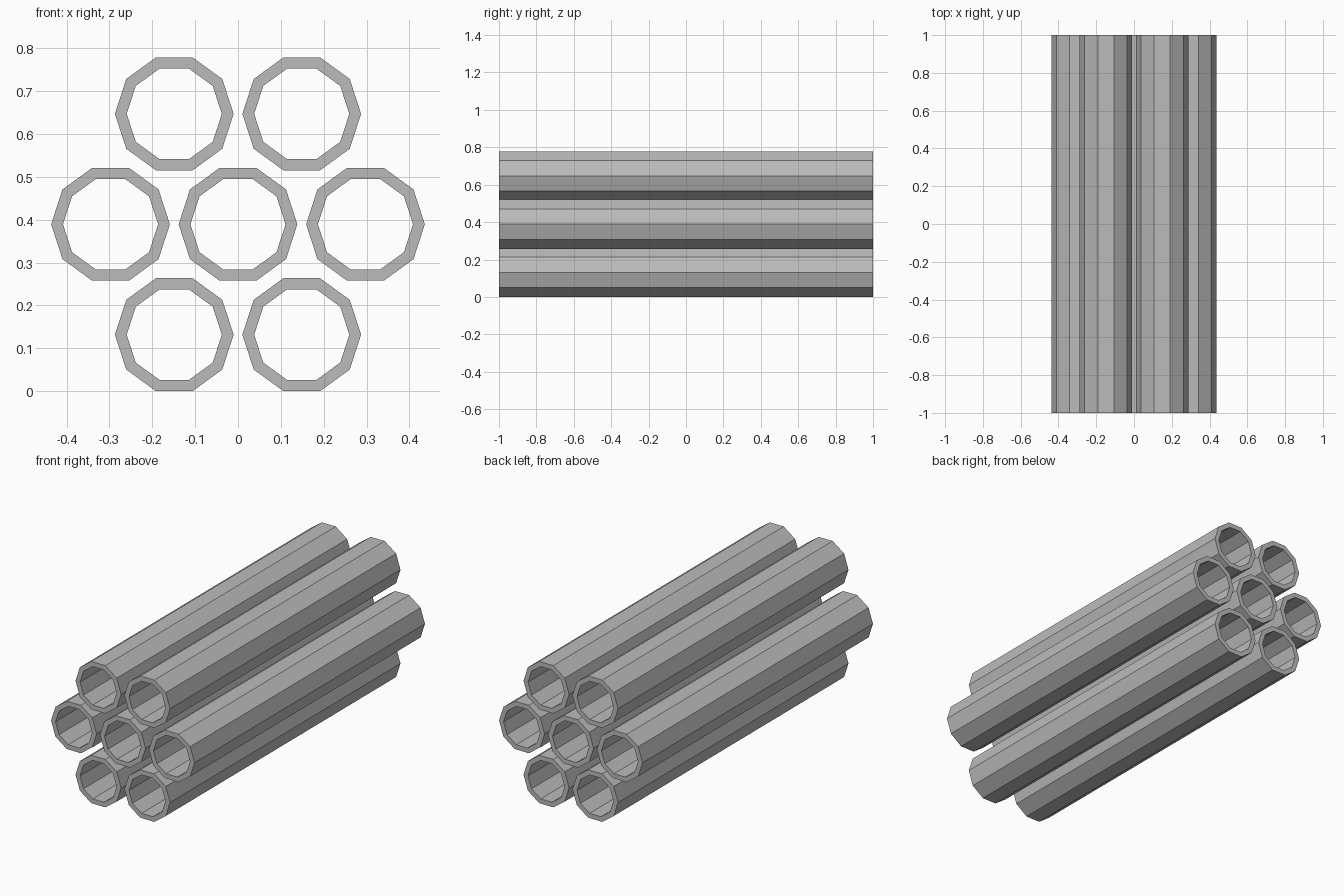
import bpy, bmesh, math

if "Cube" in bpy.data.objects:
    bpy.data.objects.remove(bpy.data.objects["Cube"])

SIDES, OUTER, INNER, LENGTH = 10, 0.1385, 0.111, 2.0
PITCH = 0.2975                       # centre distance between neighbouring pipes
ROW = PITCH * math.sqrt(3) / 2
BASE = OUTER * math.cos(math.pi / SIDES)   # flat bottom side rests on z = 0

grey = bpy.data.materials.new("pipe grey")
grey.diffuse_color = (0.5, 0.5, 0.5, 1)
grey.use_nodes = True
grey.node_tree.nodes["Principled BSDF"].inputs["Base Color"].default_value = grey.diffuse_color


def pipe(name, x, z):
    """Hollow ten-sided pipe along y, open at both ends."""
    bm = bmesh.new()

    def ring(r, y):
        return [bm.verts.new((r * math.cos(a), y, r * math.sin(a)))
                for a in (2 * math.pi * i / SIDES for i in range(SIDES))]

    h = LENGTH / 2
    loops = [ring(OUTER, -h), ring(OUTER, h), ring(INNER, h), ring(INNER, -h)]
    for a, b in zip(loops, loops[1:] + loops[:1]):
        for i in range(SIDES):
            j = (i + 1) % SIDES
            bm.faces.new((a[i], a[j], b[j], b[i]))
    bmesh.ops.recalc_face_normals(bm, faces=bm.faces)
    mesh = bpy.data.meshes.new(name)
    bm.to_mesh(mesh)
    bm.free()
    mesh.materials.append(grey)
    obj = bpy.data.objects.new(name, mesh)
    obj.location = (x, 0, z)
    bpy.context.collection.objects.link(obj)


# Hexagonal stack: rows of two, three and two pipes
for row, (label, count) in enumerate((("bottom", 2), ("middle", 3), ("top", 2))):
    for i in range(count):
        pipe(f"{label}_pipe_{i + 1}", (i - (count - 1) / 2) * PITCH, BASE + row * ROW)
